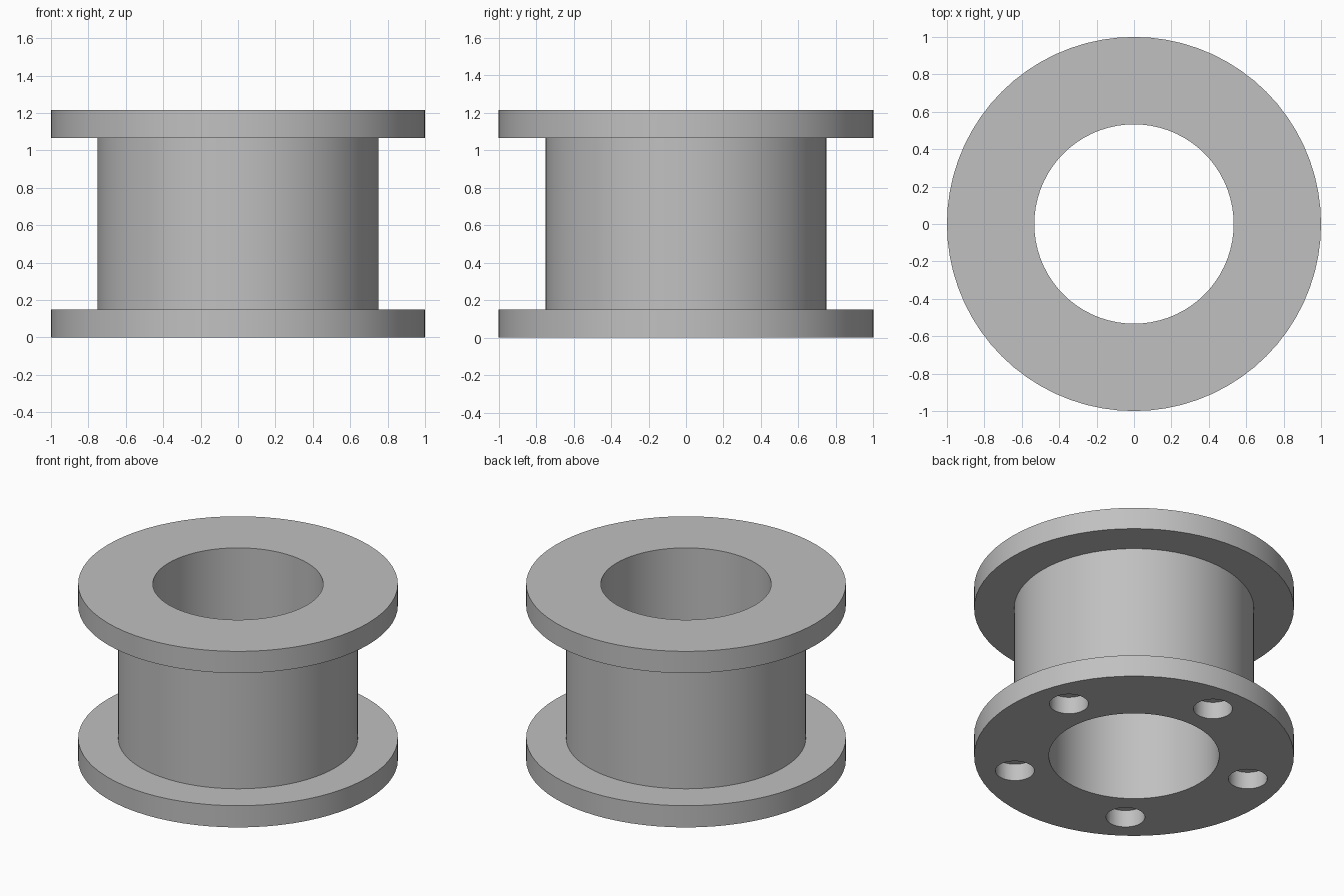
import bpy
import bmesh
from math import cos, sin, radians, tau

SEGMENTS = 72
OUTER, BARREL, BORE = 1.0, 0.75, 0.533
HEIGHT, FLANGE = 1.215, 0.15
HOLE_RADIUS, HOLE_DEPTH, HOLE_CIRCLE, HOLES = 0.122, 0.118, 0.768, 5

cube = bpy.data.objects.get("Cube")
if cube:
    bpy.data.objects.remove(cube, do_unlink=True)

# Single plain grey
grey = bpy.data.materials.new("plain_grey")
grey.use_nodes = True
colour = (0.53, 0.53, 0.53, 1)
grey.diffuse_color = colour
for node in grey.node_tree.nodes:
    if node.type == "BSDF_PRINCIPLED":
        node.inputs["Base Color"].default_value = colour


def add_object(name, bm):
    bmesh.ops.recalc_face_normals(bm, faces=bm.faces[:])
    mesh = bpy.data.meshes.new(name)
    bm.to_mesh(mesh)
    bm.free()
    mesh.materials.append(grey)
    obj = bpy.data.objects.new(name, mesh)
    bpy.context.collection.objects.link(obj)
    return obj


def lathe(name, profile):
    """Turn a closed (radius, z) profile around the z axis."""
    bm = bmesh.new()
    rings = []
    for i in range(SEGMENTS):
        a = tau * i / SEGMENTS
        rings.append([bm.verts.new((r * cos(a), r * sin(a), z)) for r, z in profile])
    for i, ring in enumerate(rings):
        following = rings[(i + 1) % SEGMENTS]
        for j in range(len(profile)):
            k = (j + 1) % len(profile)
            bm.faces.new((ring[j], following[j], following[k], ring[k]))
    return add_object(name, bm)


# Flanged sleeve: two rims, a barrel and a through bore
sleeve = lathe("flanged_sleeve", [
    (BORE, 0), (OUTER, 0), (OUTER, FLANGE), (BARREL, FLANGE),
    (BARREL, HEIGHT - FLANGE), (OUTER, HEIGHT - FLANGE),
    (OUTER, HEIGHT), (BORE, HEIGHT)])

# Blind bolt holes in the underside
bm = bmesh.new()
for i in range(HOLES):
    a = radians(90) + tau * i / HOLES
    drill = bmesh.ops.create_cone(
        bm, cap_ends=True, segments=32, radius1=HOLE_RADIUS,
        radius2=HOLE_RADIUS, depth=2 * HOLE_DEPTH)
    bmesh.ops.translate(bm, verts=drill["verts"],
                        vec=(HOLE_CIRCLE * cos(a), HOLE_CIRCLE * sin(a), 0))
cutter = add_object("bolt_hole_cutter", bm)

cut = sleeve.modifiers.new("bolt_holes", "BOOLEAN")
cut.operation = "DIFFERENCE"
cut.solver = "EXACT"
cut.object = cutter

bpy.ops.object.select_all(action="DESELECT")
sleeve.select_set(True)
bpy.context.view_layer.objects.active = sleeve
bpy.ops.object.modifier_apply(modifier=cut.name)
bpy.data.objects.remove(cutter, do_unlink=True)
bpy.ops.object.shade_smooth_by_angle(angle=radians(30))
